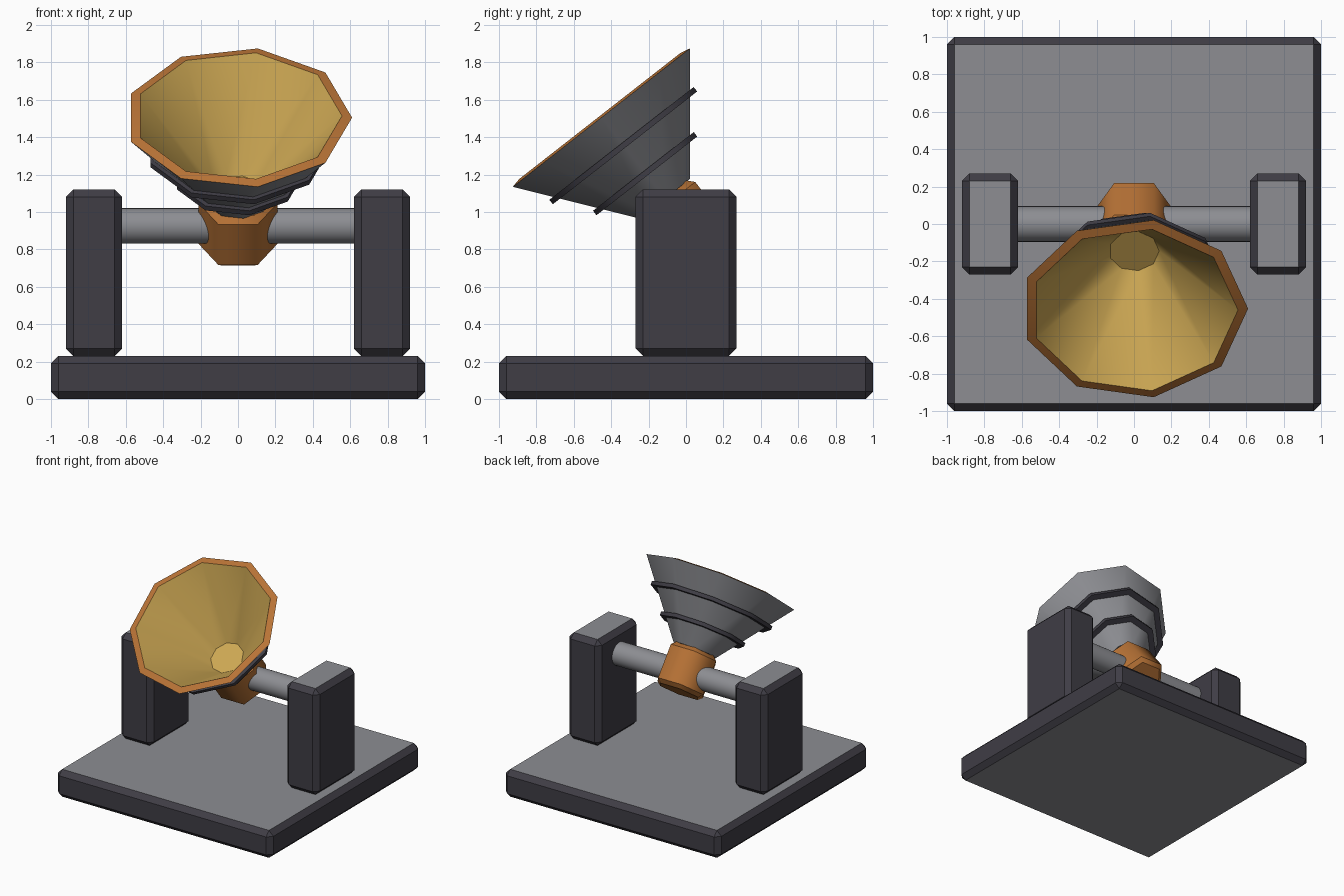
import bpy, bmesh, math
from mathutils import Vector

if "Cube" in bpy.data.objects:
    bpy.data.objects.remove(bpy.data.objects["Cube"])

PIVOT = Vector((0, 0, 0.925))
TILT = math.radians(38)


def mat(name, r, g, b):
    m = bpy.data.materials.new(name)
    m.diffuse_color = (r, g, b, 1)
    m.use_nodes = True
    m.node_tree.nodes["Principled BSDF"].inputs["Base Color"].default_value = m.diffuse_color
    return m


GREY = mat("steel grey", 0.266, 0.27, 0.29)
DARK = mat("dark grey", 0.050, 0.047, 0.060)
COPPER = mat("copper", 0.479, 0.171, 0.037)
GOLD = mat("gold", 0.61, 0.39, 0.088)


def finish(name, bm, mats):
    bmesh.ops.recalc_face_normals(bm, faces=bm.faces)
    me = bpy.data.meshes.new(name)
    bm.to_mesh(me)
    bm.free()
    for m in mats:
        me.materials.append(m)
    ob = bpy.data.objects.new(name, me)
    bpy.context.collection.objects.link(ob)
    return ob


def block(name, lo, hi, bevel):
    """Chamfered box: dark sides, grey flat top and bottom."""
    lo, hi = Vector(lo), Vector(hi)
    bm = bmesh.new()
    bmesh.ops.create_cube(bm, size=1)
    for v in bm.verts:
        v.co = Vector([c * s for c, s in zip(v.co, hi - lo)]) + (lo + hi) / 2
    bmesh.ops.bevel(bm, geom=bm.edges[:], offset=bevel, segments=1, affect='EDGES')
    bm.normal_update()
    for f in bm.faces:
        f.material_index = 1 if abs(f.normal.z) > 0.9 else 0
    return finish(name, bm, [DARK, GREY])


def lathe(name, profile, sides, mats, loop=False, slots=None):
    """Spin (radius, height) points round z; smooth round the axis, sharp rings."""
    bm = bmesh.new()
    rings = [[bm.verts.new((r * math.cos(2 * math.pi * i / sides),
                            r * math.sin(2 * math.pi * i / sides), h))
              for i in range(sides)] for r, h in profile]
    pairs = list(zip(rings, rings[1:] + rings[:1]))
    for k, (a, b) in enumerate(pairs if loop else pairs[:-1]):
        for i in range(sides):
            j = (i + 1) % sides
            f = bm.faces.new((a[i], a[j], b[j], b[i]))
            f.smooth = True
            f.material_index = slots[k] if slots else 0
    if not loop:
        bm.faces.new(rings[0]).material_index = slots[0] if slots else 0
        bm.faces.new(rings[-1]).material_index = slots[-1] if slots else 0
    for e in bm.edges:
        if abs(e.verts[0].co.z - e.verts[1].co.z) < 1e-6:
            e.smooth = False
    return finish(name, bm, mats)


def aim(ob):
    ob.location = PIVOT
    ob.rotation_euler = (TILT, 0, 0)


# Base plate and the two uprights
block("base_plate", (-1, -1, 0), (1, 1, 0.23), 0.04)
for side, x in (("left", -0.77), ("right", 0.77)):
    block(side + "_upright", (x - 0.15, -0.27, 0.23), (x + 0.15, 0.27, 1.12), 0.04)

# Axle between the uprights
axle = lathe("axle", [(0.095, -0.918), (0.095, 0.918)], 32, [GREY])
axle.location = PIVOT
axle.rotation_euler = (0, math.pi / 2, 0)

# Hexagonal hub with chamfered ends
aim(lathe("hub", [(0.175, -0.15), (0.212, -0.12), (0.212, 0.155), (0.175, 0.19)],
          6, [COPPER]))

# Nine-sided horn: grey outside, copper lip, gold inside
aim(lathe("horn", [(0.174, 0.185), (0.61, 0.735), (0.556, 0.747), (0.135, 0.235)],
          9, [GREY, COPPER, GOLD], slots=[0, 1, 2]))

# Two dark bands round the horn
for name, r, h in (("upper_band", 0.497, 0.53), ("lower_band", 0.347, 0.34)):
    aim(lathe(name, [(r - 0.065, h), (r, h), (r, h + 0.03), (r - 0.065, h + 0.03)],
              9, [DARK], loop=True))
